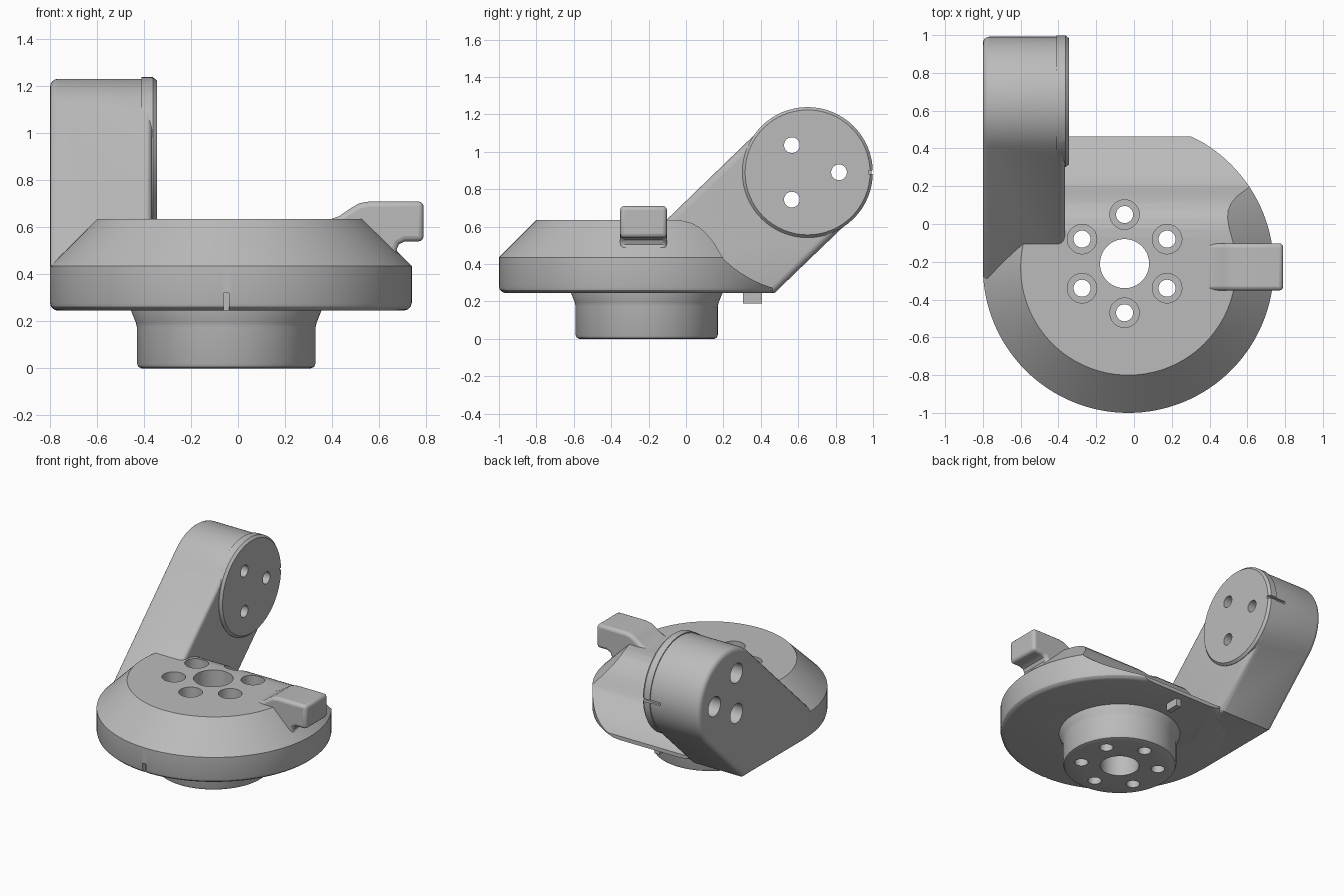
import bpy, bmesh, math
from mathutils import Matrix, Vector

cube = bpy.data.objects.get("Cube")
if cube:
    bpy.data.objects.remove(cube, do_unlink=True)

grey = bpy.data.materials.new("plain grey")
grey.use_nodes = True
grey.diffuse_color = (0.5, 0.5, 0.5, 1)
grey.node_tree.nodes["Principled BSDF"].inputs["Base Color"].default_value = (0.5, 0.5, 0.5, 1)


def to_object(name, bm):
    bmesh.ops.recalc_face_normals(bm, faces=bm.faces)
    mesh = bpy.data.meshes.new(name)
    bm.to_mesh(mesh)
    bm.free()
    mesh.materials.append(grey)
    obj = bpy.data.objects.new(name, mesh)
    bpy.context.scene.collection.objects.link(obj)
    return obj


def prism(name, points, axis, low, high, bevel=0):
    """Extrude a 2D outline along x (points are y, z) or y (points are x, z)."""
    bm = bmesh.new()
    place = (lambda a, b: (low, a, b)) if axis == "x" else (lambda a, b: (a, low, b))
    face = bm.faces.new([bm.verts.new(place(a, b)) for a, b in points])
    out = bmesh.ops.extrude_face_region(bm, geom=[face])
    step = Vector((high - low, 0, 0)) if axis == "x" else Vector((0, high - low, 0))
    bmesh.ops.translate(bm, vec=step, verts=[g for g in out["geom"] if isinstance(g, bmesh.types.BMVert)])
    if bevel:
        bmesh.ops.recalc_face_normals(bm, faces=bm.faces)
        i = "xyz".index(axis)
        rims = [e for e in bm.edges if abs(e.verts[0].co[i] - e.verts[1].co[i]) < 1e-5]
        bmesh.ops.bevel(bm, geom=rims, offset=bevel, segments=4, profile=0.5, affect="EDGES")
    return to_object(name, bm)


def lathe(name, profile, centre, steps=128):
    """Spin a closed (radius, z) profile about a vertical axis."""
    bm = bmesh.new()
    rings = []
    for r, z in profile:
        rings.append([bm.verts.new((centre[0] + r * math.cos(math.tau * k / steps),
                                    centre[1] + r * math.sin(math.tau * k / steps), z))
                      for k in range(steps)])
    for a, b in zip(rings, rings[1:]):
        for k in range(steps):
            n = (k + 1) % steps
            bm.faces.new((a[k], a[n], b[n], b[k]))
    bm.faces.new(rings[0])
    bm.faces.new(rings[-1])
    return to_object(name, bm)


def rod(name, r1, r2, start, end):
    """Cylinder or cone between two points."""
    start, end = Vector(start), Vector(end)
    d = end - start
    bm = bmesh.new()
    turn = d.to_track_quat("Z", "Y").to_matrix().to_4x4()
    bmesh.ops.create_cone(bm, cap_ends=True, segments=64, radius1=r1, radius2=r2, depth=d.length,
                          matrix=Matrix.Translation((start + end) / 2) @ turn)
    return to_object(name, bm)


def box(name, low, high):
    return prism(name, [(low[1], low[2]), (high[1], low[2]), (high[1], high[2]), (low[1], high[2])],
                 "x", low[0], high[0])


def combine(target, tool, operation="DIFFERENCE"):
    mod = target.modifiers.new("combine", "BOOLEAN")
    mod.operation, mod.solver, mod.object = operation, "EXACT", tool
    bpy.context.view_layer.objects.active = target
    bpy.ops.object.modifier_apply(modifier=mod.name)
    bpy.data.objects.remove(tool, do_unlink=True)


def arc(cy, cz, r, start, end, steps):
    return [(cy + r * math.cos(math.radians(start + (end - start) * k / steps)),
             cz + r * math.sin(math.radians(start + (end - start) * k / steps))) for k in range(steps + 1)]


HUB = (-0.05, -0.21)
PIVOT = (0.65, 0.89)
ring = [(HUB[0] + 0.26 * math.sin(math.tau * k / 6), HUB[1] + 0.26 * math.cos(math.tau * k / 6))
        for k in range(6)]

# Round base with a rounded lower rim and a conical shoulder
base = lathe("base", [(0.735, 0.245), (0.752, 0.25), (0.765, 0.262), (0.77, 0.28),
                      (0.77, 0.435), (0.57, 0.635)], (-0.03, -0.23))

# Curved clearance scoop and straight back edge
scoop = [(-0.08, 0.64), (-0.07, 0.635), (-0.02, 0.632), (0.03, 0.619), (0.07, 0.598), (0.11, 0.563),
         (0.15, 0.513), (0.175, 0.47)]
scoop += arc(*PIVOT, 0.645, 226, 253.2, 14)
scoop += [(0.466, 0.1), (1.2, 0.1), (1.2, 0.9), (-0.08, 0.9)]
combine(base, prism("scoop_cutter", scoop, "x", -1.2, 1.2))

# Index groove in the front rim
combine(base, box("groove_cutter", (-0.0625, -1.1, 0.2), (-0.0375, -0.97, 0.32)))

# Mounting hub under the base
hub = lathe("hub", [(0.36, 0), (0.373, 0.005), (0.38, 0.02), (0.38, 0.175), (0.385, 0.195),
                    (0.405, 0.245), (0.405, 0.26)], HUB)

# Bores through base and hub, with counterbores from above
for body in (base, hub):
    combine(body, rod("bore_cutter", 0.13, 0.13, (*HUB, -0.1), (*HUB, 1)))
    for x, y in ring:
        combine(body, rod("bolt_cutter", 0.045, 0.045, (x, y, -0.1), (x, y, 1)))
for x, y in ring:
    combine(base, rod("counterbore_cutter", 0.078, 0.078, (x, y, 0.33), (x, y, 1)))

# Slanted arm with a round end
outline = arc(*PIVOT, 0.342, -46, 134, 48) + [(-0.31, 0.437), (-0.23, 0.245), (0.473, 0.245)]
arm = prism("arm", outline, "x", -0.8, -0.365, bevel=0.035)

# Round flange on the arm's inner side, with a chamfered rim
combine(arm, rod("flange", 0.349, 0.349, (-0.41, *PIVOT), (-0.362, *PIVOT)), "UNION")
combine(arm, rod("flange_rim", 0.349, 0.334, (-0.362, *PIVOT), (-0.345, *PIVOT)), "UNION")

# Three bolt holes through the arm, wider on the outer side
for k in range(3):
    y = PIVOT[0] + 0.168 * math.cos(math.tau * k / 3)
    z = PIVOT[1] + 0.168 * math.sin(math.tau * k / 3)
    combine(arm, rod("arm_bolt_cutter", 0.042, 0.042, (-1, y, z), (0, y, z)))
    combine(arm, rod("arm_counterbore_cutter", 0.07, 0.07, (-1, y, z), (-0.52, y, z)))

# Index slit on the arm's end
combine(arm, box("slit_cutter", (-0.49, 0.975, 0.88), (-0.3, 1.1, 0.9)))

# Side lug that rises out of the shoulder
lug = prism("side_lug", [(0.38, 0.63), (0.43, 0.647), (0.475, 0.678), (0.515, 0.702), (0.56, 0.71),
                         (0.79, 0.71), (0.79, 0.54), (0.71, 0.54), (0.685, 0.528), (0.675, 0.505),
                         (0.685, 0.47), (0.6, 0.45), (0.4, 0.5)], "y", -0.352, -0.102)
soft = lug.modifiers.new("soft edges", "BEVEL")
soft.width, soft.segments, soft.limit_method = 0.022, 3, "ANGLE"
soft.angle_limit = math.radians(50)

# Small stop block under the back edge
stop = box("stop_block", (-0.07, 0.305, 0.19), (-0.03, 0.405, 0.26))

# Smooth the round surfaces and keep the edges crisp
for obj in (base, hub, arm, lug, stop):
    bpy.ops.object.select_all(action="DESELECT")
    obj.select_set(True)
    bpy.context.view_layer.objects.active = obj
    bpy.ops.object.shade_smooth_by_angle(angle=math.radians(28))
